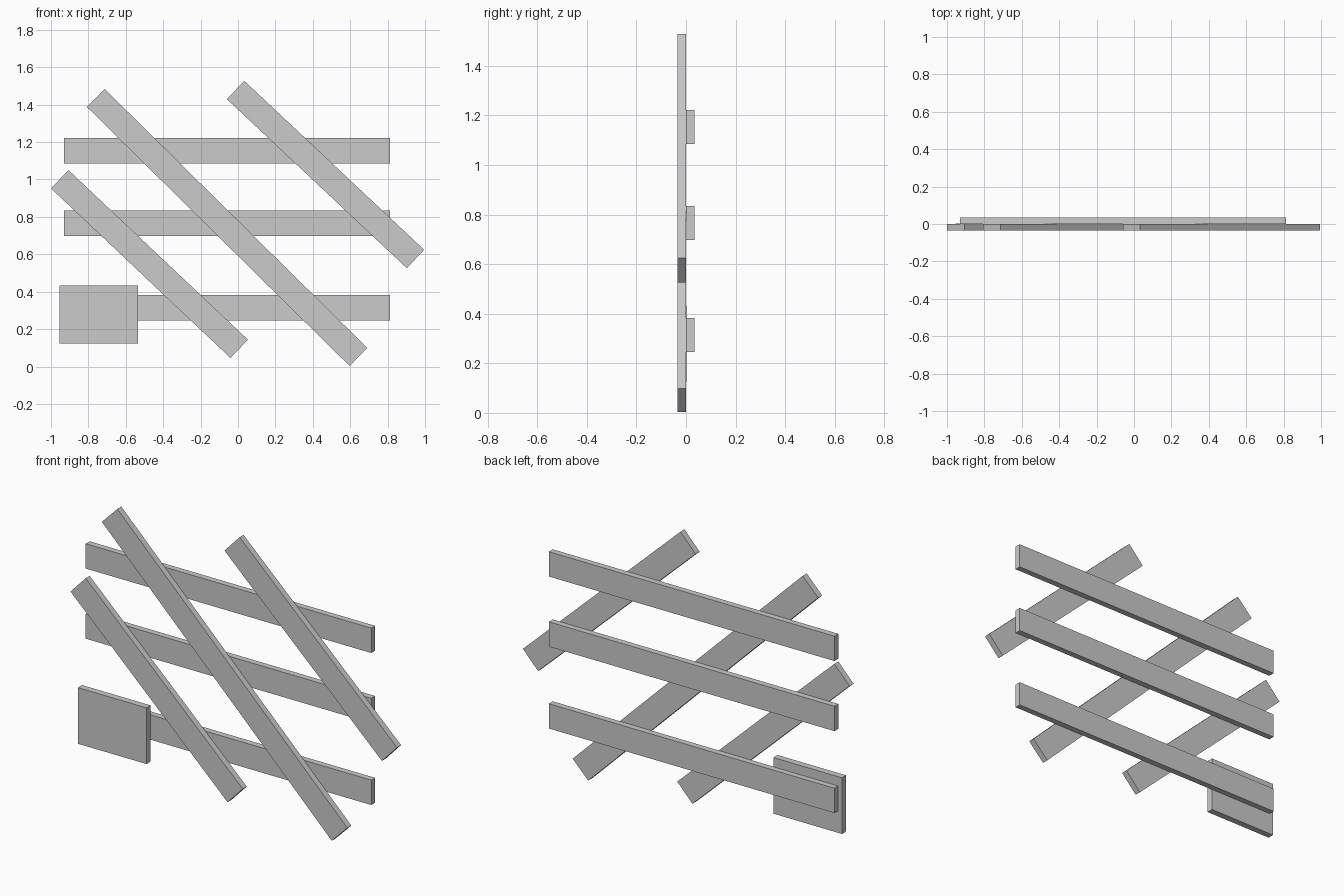
import bpy
import math
from mathutils import Matrix

if "Cube" in bpy.data.objects:
    bpy.data.objects.remove(bpy.data.objects["Cube"])


def board(name, start, end, width, y0, y1):
    """Flat board between two (x, z) centre-line points, from depth y0 to y1."""
    dx, dz = end[0] - start[0], end[1] - start[1]
    bpy.ops.mesh.primitive_cube_add(size=1)
    ob = bpy.context.object
    ob.name = name
    # size the mesh itself, then place and turn the object
    ob.data.transform(Matrix.Diagonal((math.hypot(dx, dz), y1 - y0, width, 1)))
    ob.location = ((start[0] + end[0]) / 2, (y0 + y1) / 2, (start[1] + end[1]) / 2)
    ob.rotation_euler = (0, -math.atan2(dz, dx), 0)
    return ob


# Horizontal slats at the back
for label, z in (("lower", 0.314), ("middle", 0.766), ("upper", 1.153)):
    board(label + "_rail", (-0.93, z), (0.814, z), 0.137, 0.0, 0.034)

# Diagonal slats across the front
diagonals = {
    "left": ((-0.953, 1.001), (0.0065, 0.0945)),
    "centre": ((-0.7605, 1.436), (0.644, 0.051)),
    "right": ((-0.013, 1.4785), (0.949, 0.575)),
}
for label, (start, end) in diagonals.items():
    board(label + "_diagonal_slat", start, end, 0.135, -0.034, 0.001)

# Square plate on the lower left end
board("corner_plate", (-0.954, 0.279), (-0.535, 0.279), 0.31, -0.034, 0.002)
